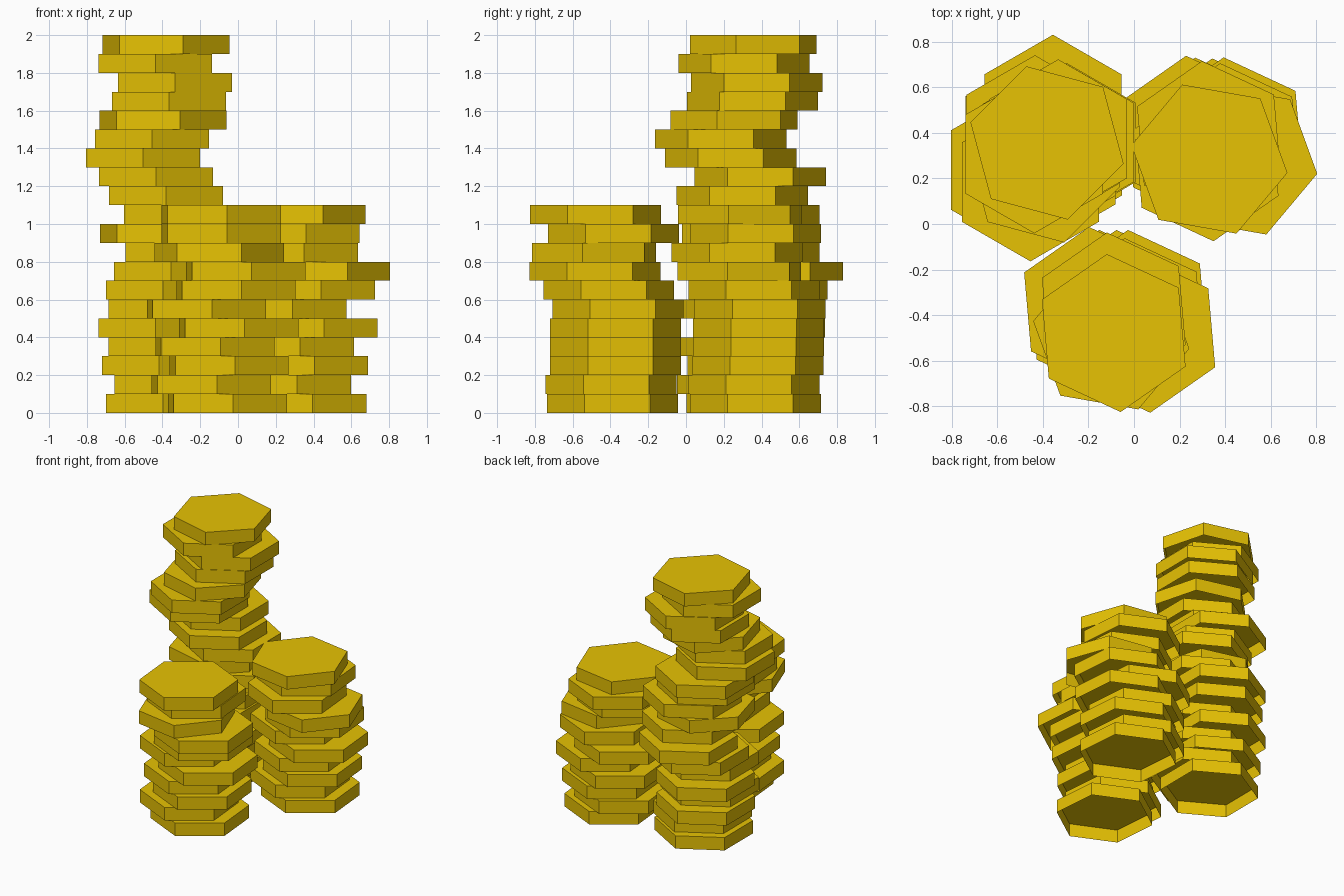
import bpy, bmesh
from math import radians
from mathutils import Matrix

if "Cube" in bpy.data.objects:
    bpy.data.objects.remove(bpy.data.objects["Cube"])

R, T = 0.348, 0.1  # hexagon circumradius, coin thickness

gold = bpy.data.materials.new("gold")
gold.diffuse_color = (0.8, 0.54, 0.001, 1)
gold.use_nodes = True
gold.node_tree.nodes["Principled BSDF"].inputs["Base Color"].default_value = gold.diffuse_color


def coin_stack(name, turn, centres, odd_turns):
    """Stack of hexagonal coins, bottom to top; odd_turns overrides the usual angle."""
    bm = bmesh.new()
    for i, (x, y) in enumerate(centres):
        # the cone's first corner points along y, so turn back by 30 degrees
        angle = radians(odd_turns.get(i, turn) - 30)
        m = Matrix.Translation((x, y, T * (i + 0.5))) @ Matrix.Rotation(angle, 4, 'Z')
        bmesh.ops.create_cone(bm, cap_ends=True, segments=6, radius1=R, radius2=R,
                              depth=T, matrix=m)
    # coins are open underneath
    bm.normal_update()
    bmesh.ops.delete(bm, geom=[f for f in bm.faces if f.normal.z < -0.5], context='FACES_ONLY')
    me = bpy.data.meshes.new(name)
    bm.to_mesh(me)
    bm.free()
    me.materials.append(gold)
    ob = bpy.data.objects.new(name, me)
    bpy.context.collection.objects.link(ob)
    return ob


# Tall stack, back left
coin_stack("tall_coin_stack", 30, [
    (-.398, .35), (-.353, .30), (-.418, .355), (-.384, .26), (-.438, .387),
    (-.383, .26), (-.398, .40), (-.356, .483), (-.294, .358), (-.395, .315),
    (-.303, .358), (-.381, .299), (-.435, .393), (-.503, .237), (-.455, .184),
    (-.397, .255), (-.365, .352), (-.333, .375), (-.438, .307), (-.382, .356),
], {9: -15, 15: -15, 19: -15})

# Short stack, back right
coin_stack("right_coin_stack", -25, [
    (.364, .368), (.282, .360), (.374, .380), (.299, .384), (.424, .385),
    (.259, .392), (.409, .359), (.462, .281), (.319, .271), (.329, .369),
    (.331, .285),
], {7: -10, 10: -10})

# Short stack, front
coin_stack("front_coin_stack", -25, [
    (-.056, -.39), (-.142, -.396), (-.047, -.373), (-.122, -.373), (.004, -.373),
    (-.167, -.360), (-.011, -.409), (.041, -.482), (-.10, -.487), (-.089, -.384),
    (-.089, -.479),
], {8: -10})
